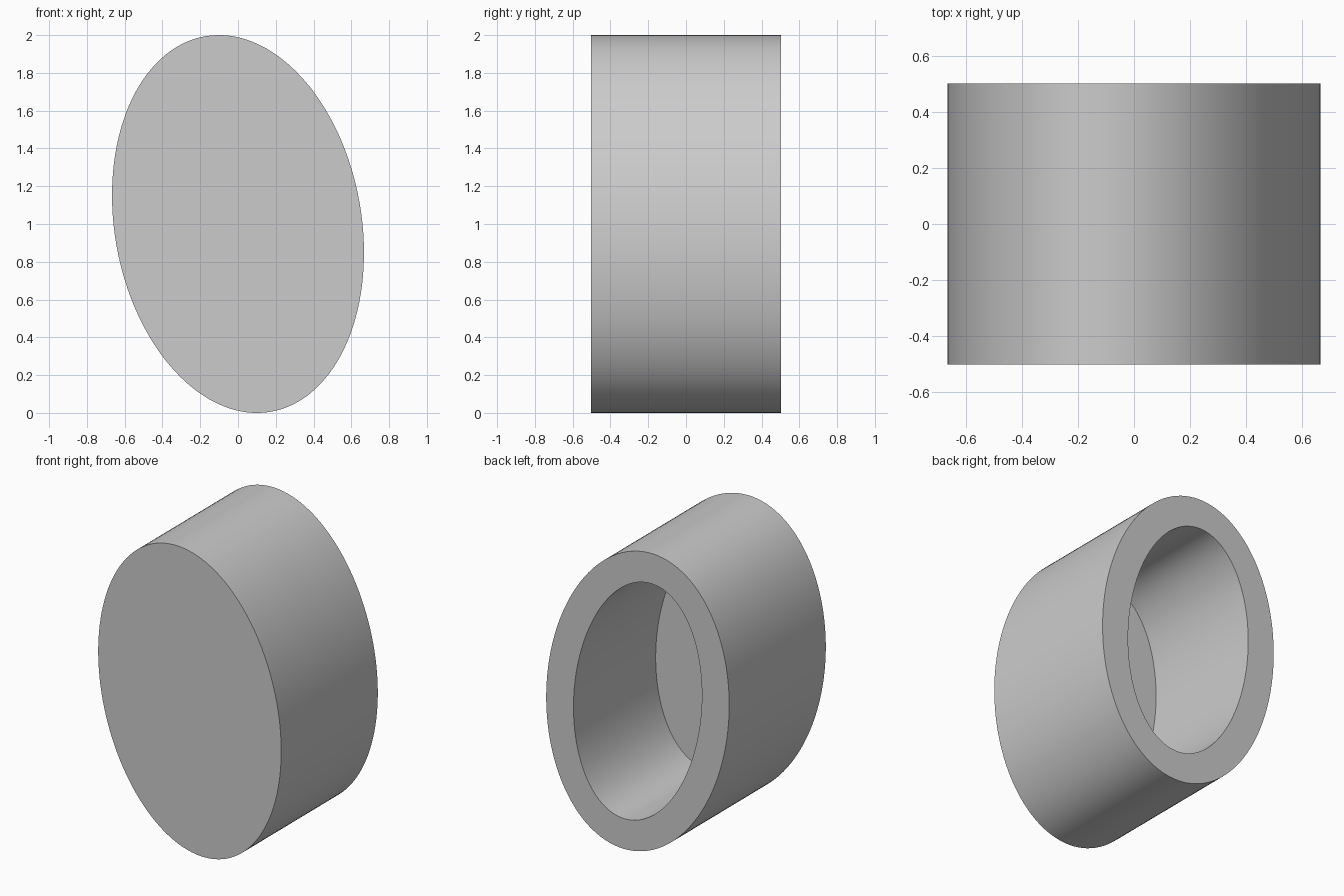
import bpy, bmesh, math
from mathutils import Matrix

if "Cube" in bpy.data.objects:
    bpy.data.objects.remove(bpy.data.objects["Cube"])

SIDES = 128
LONG, SHORT = 1.009, 0.6535    # outer half axes
WALL, FLOOR = 0.2, 0.15
HALF_DEPTH = 0.503
TILT = math.radians(-10)

grey = bpy.data.materials.new("plain grey")
grey.use_nodes = True
colour = (0.6, 0.6, 0.6, 1)
grey.diffuse_color = colour
grey.node_tree.nodes["Principled BSDF"].inputs["Base Color"].default_value = colour

bm = bmesh.new()
turn = Matrix.Translation((0, 0, 1)) @ Matrix.Rotation(TILT, 4, "Y")


def ring(inset, y):
    """Tilted ellipse of vertices at depth y."""
    verts = []
    for i in range(SIDES):
        a = math.tau * i / SIDES
        v = bm.verts.new(((SHORT - inset) * math.cos(a), y, (LONG - inset) * math.sin(a)))
        verts.append(v)
    bmesh.ops.transform(bm, matrix=turn, verts=verts)
    return verts


# Closed front, outer wall, back rim, inner wall, recessed floor
rings = [ring(0, -HALF_DEPTH), ring(0, HALF_DEPTH),
         ring(WALL, HALF_DEPTH), ring(WALL, FLOOR - HALF_DEPTH)]
for r, s in zip(rings, rings[1:]):
    for i in range(SIDES):
        j = (i + 1) % SIDES
        bm.faces.new((r[i], r[j], s[j], s[i]))
bm.faces.new(rings[0])
bm.faces.new(rings[-1])
bmesh.ops.recalc_face_normals(bm, faces=bm.faces)

mesh = bpy.data.meshes.new("oval_cup")
bm.to_mesh(mesh)
bm.free()
mesh.materials.append(grey)
cup = bpy.data.objects.new("oval_cup", mesh)
bpy.context.collection.objects.link(cup)

# Smooth walls with crisp rims
bpy.ops.object.select_all(action="DESELECT")
cup.select_set(True)
bpy.context.view_layer.objects.active = cup
bpy.ops.object.shade_smooth_by_angle(angle=math.radians(30))
